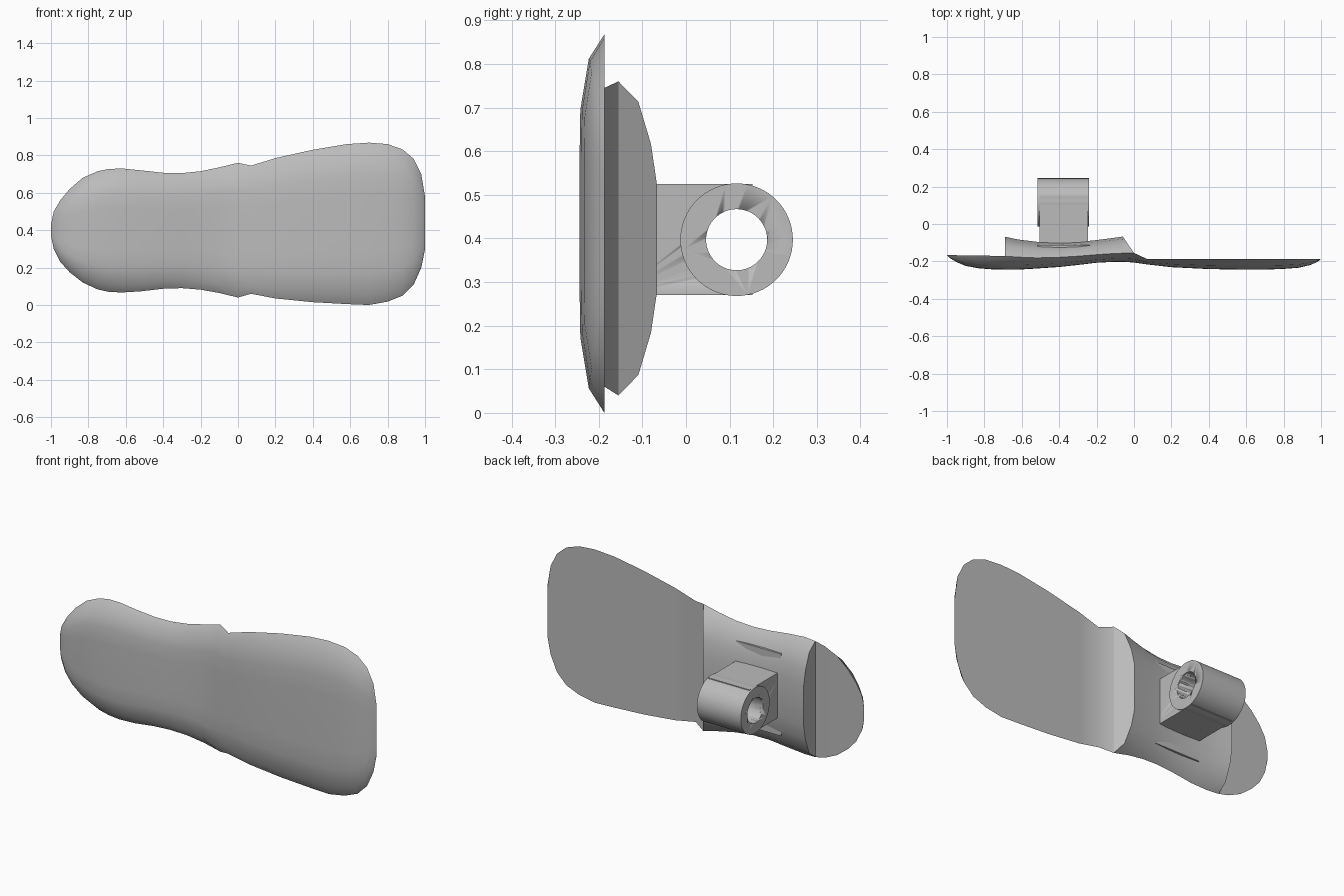
import bpy, bmesh, math
from mathutils import Matrix, Vector

cube = bpy.data.objects.get("Cube")
if cube:
    bpy.data.objects.remove(cube, do_unlink=True)

grey = bpy.data.materials.new("plain_grey")
grey.use_nodes = True
grey.diffuse_color = (0.5, 0.5, 0.5, 1)
grey.node_tree.nodes["Principled BSDF"].inputs["Base Color"].default_value = (0.5, 0.5, 0.5, 1)


def make_object(name, bm, angle=35):
    bmesh.ops.recalc_face_normals(bm, faces=bm.faces)
    mesh = bpy.data.meshes.new(name)
    bm.to_mesh(mesh)
    bm.free()
    mesh.materials.append(grey)
    obj = bpy.data.objects.new(name, mesh)
    bpy.context.collection.objects.link(obj)
    bpy.ops.object.select_all(action="DESELECT")
    obj.select_set(True)
    bpy.context.view_layer.objects.active = obj
    bpy.ops.object.shade_smooth_by_angle(angle=math.radians(angle))
    return obj


def box(name, low, high):
    low, high = Vector(low), Vector(high)
    bm = bmesh.new()
    size = Matrix.Diagonal((*(high - low), 1))
    bmesh.ops.create_cube(bm, size=1, matrix=Matrix.Translation((low + high) / 2) @ size)
    return make_object(name, bm)


def cylinder(name, radius, x_low, x_high, y, z):
    bm = bmesh.new()
    place = Matrix.Translation(((x_low + x_high) / 2, y, z)) @ Matrix.Rotation(math.pi / 2, 4, "Y")
    bmesh.ops.create_cone(bm, cap_ends=True, segments=64, radius1=radius, radius2=radius,
                          depth=x_high - x_low, matrix=place)
    return make_object(name, bm)


# Foot plate: stations of x, top z, bottom z, front y, rim y and, where domed, back y
stations = [
    (-1, .43, .37, -.167, -.167),
    (-.985, .5, .3, -.182, -.167),
    (-.95, .56, .23, -.203, -.167),
    (-.9, .62, .175, -.224, -.168),
    (-.83, .68, .12, -.237, -.169),
    (-.75, .715, .083, -.243, -.17),
    (-.69, .727, .07, -.244, -.172),
    (-.69, .727, .07, -.244, -.172, -.068),
    (-.62, .73, .067, -.244, -.177, -.083),
    (-.52, .72, .073, -.238, -.181, -.095),
    (-.4, .707, .087, -.23, -.178, -.1),
    (-.3, .705, .09, -.219, -.172, -.096),
    (-.2, .715, .082, -.207, -.164, -.086),
    (-.1, .736, .064, -.202, -.157, -.073),
    (-.06, .76, .04, -.202, -.155, -.067),
    (0, .76, .04, -.206, -.155),
    (.07, .745, .06, -.216, -.187),
    (.2, .785, .035, -.231, -.187),
    (.4, .83, .015, -.241, -.187),
    (.58, .86, .005, -.244, -.187),
    (.7, .868, 0.0, -.244, -.187),
    (.8, .86, .018, -.24, -.187),
    (.88, .832, .05, -.234, -.187),
    (.94, .78, .11, -.22, -.187),
    (.98, .7, .2, -.203, -.187),
    (1, .58, .3, -.187, -.187),
]
half = [1, .87, .6, .35]
spread = half + [0] + [-t for t in reversed(half)]
front_bulge = dict(zip(half + [0], [0, .63, .97, 1, 1]))
back_bulge = dict(zip(half + [0], [0, .52, .85, 1, 1]))

bm = bmesh.new()
rings = []
for x, top, bottom, front, rim, *dome in stations:
    back = dome[0] if dome else rim
    mid, reach = (top + bottom) / 2, (top - bottom) / 2
    ring = [bm.verts.new((x, rim + (front - rim) * front_bulge[abs(t)], mid + reach * t)) for t in spread]
    for t in reversed(spread[1:-1]):
        bulge = back_bulge[abs(t)]
        # The heel end of the dome is cut by a slanted plane
        shift = -x * (1 - bulge) if x == -.06 else 0
        ring.append(bm.verts.new((x + shift, rim + (back - rim) * bulge, mid + reach * t)))
    if x == -.06:
        for end in (0, len(spread) - 1):
            ring[end].co.x = 0
    rings.append(ring)
for a, b in zip(rings, rings[1:]):
    for i in range(len(a)):
        j = (i + 1) % len(a)
        bm.faces.new((a[i], a[j], b[j], b[i]))
# Crease where the slanted end meets the ramp
ramp = [r for s, r in zip(stations, rings) if s[0] == 0][0]
for i in range(len(spread) - 1, len(ramp)):
    edge = bm.edges.get((ramp[i], ramp[(i + 1) % len(ramp)]))
    if edge:
        edge.smooth = False
bmesh.ops.remove_doubles(bm, verts=bm.verts, dist=.0005)
bmesh.ops.dissolve_degenerate(bm, edges=bm.edges, dist=.0002)
make_object("foot_plate", bm)

# Flat stiffener that just breaks the back surface above and below the lug
box("stiffener", (-.515, -.17, .165), (-.235, -.113, .63))

# Pivot lug: a block and a barrel, both bored through
bore = dict(y=.116, z=.397)
parts = [box("lug_block", (-.505, -.16, .27), (-.245, .153, .525)),
         cylinder("pivot_barrel", .129, -.515, -.24, **bore)]
cutter = cylinder("bore_cutter", .07, -.8, .1, **bore)
cutter.hide_render = True
for part in parts:
    cut = part.modifiers.new("bore", "BOOLEAN")
    cut.operation, cut.solver, cut.object = "DIFFERENCE", "EXACT", cutter
    bpy.context.view_layer.objects.active = part
    bpy.ops.object.modifier_apply(modifier=cut.name)
bpy.data.objects.remove(cutter, do_unlink=True)
